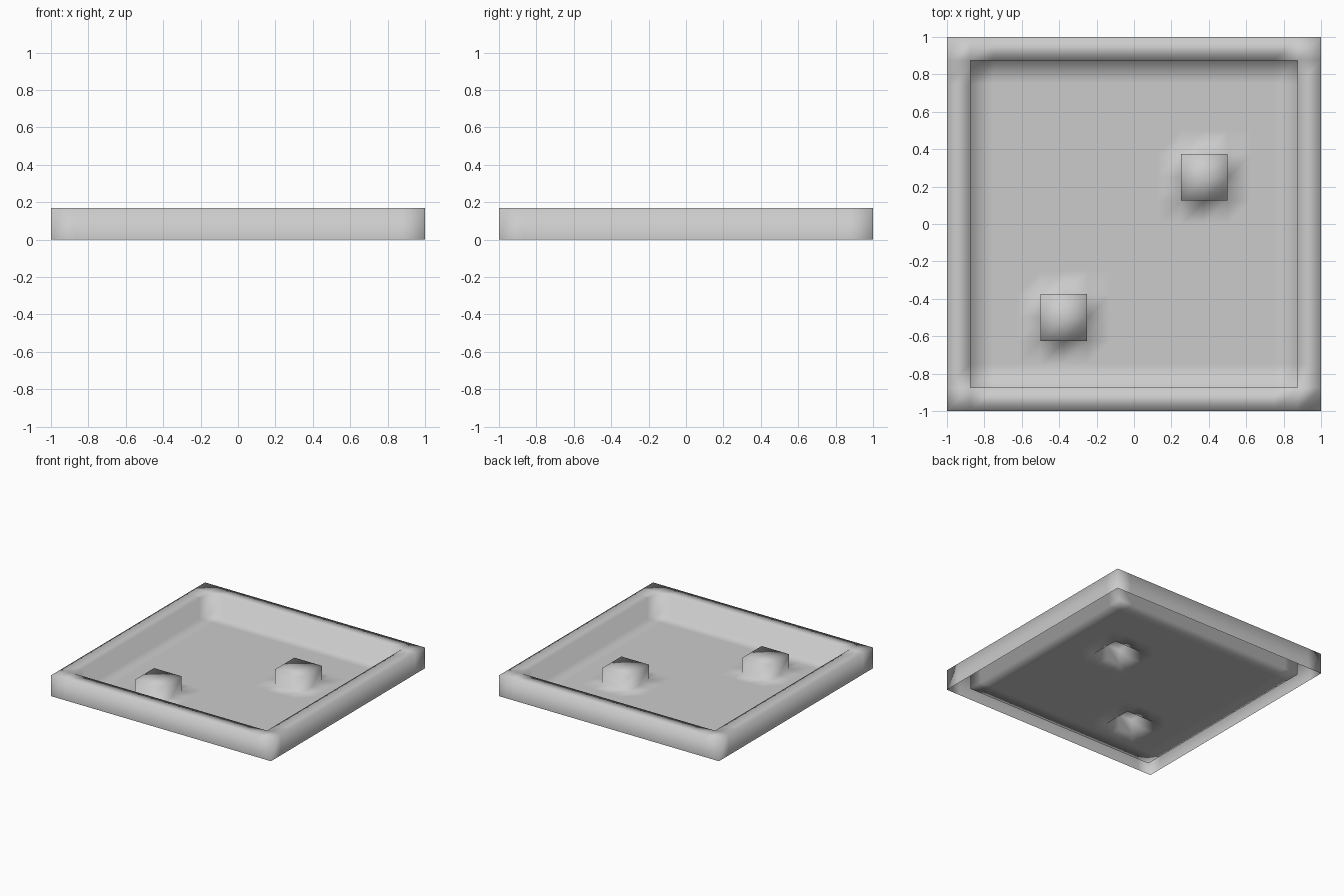
import bpy
import bmesh

if "Cube" in bpy.data.objects:
    bpy.data.objects.remove(bpy.data.objects["Cube"])

CELLS = 16          # tray is laid out on a 16 x 16 cell grid
EDGE = 0.875        # inner edge of the rim
RIM_H = 0.17
BUMP_H = 0.125


def raise_cells(bm, test, height):
    """Extrude every floor cell whose centre passes the test."""
    cells = [f for f in bm.faces if test(f.calc_center_median())]
    res = bmesh.ops.extrude_face_region(bm, geom=cells)
    verts = [g for g in res["geom"] if isinstance(g, bmesh.types.BMVert)]
    bmesh.ops.translate(bm, verts=verts, vec=(0, 0, height))
    # remove any leftover floor below, so the shell is hollow underneath
    left = [f for f in bm.faces
            if max(v.co.z for v in f.verts) < 1e-5 and test(f.calc_center_median())]
    if left:
        bmesh.ops.delete(bm, geom=left, context='FACES_ONLY')


def near(cx, cy):
    return lambda c: abs(c.x - cx) < 0.125 and abs(c.y - cy) < 0.125 and c.z < 1e-5


bm = bmesh.new()
# flat floor sheet
bmesh.ops.create_grid(bm, x_segments=CELLS, y_segments=CELLS, size=1.0)
# two square bumps
for cx, cy in ((0.375, 0.25), (-0.375, -0.5)):
    raise_cells(bm, near(cx, cy), BUMP_H)
# raised rim, open underneath
raise_cells(bm, lambda c: max(abs(c.x), abs(c.y)) > EDGE + 0.01, RIM_H)

# softly shaded shell
for f in bm.faces:
    f.smooth = True
mesh = bpy.data.meshes.new("tray")
bm.to_mesh(mesh)
bm.free()
tray = bpy.data.objects.new("tray", mesh)
bpy.context.collection.objects.link(tray)
